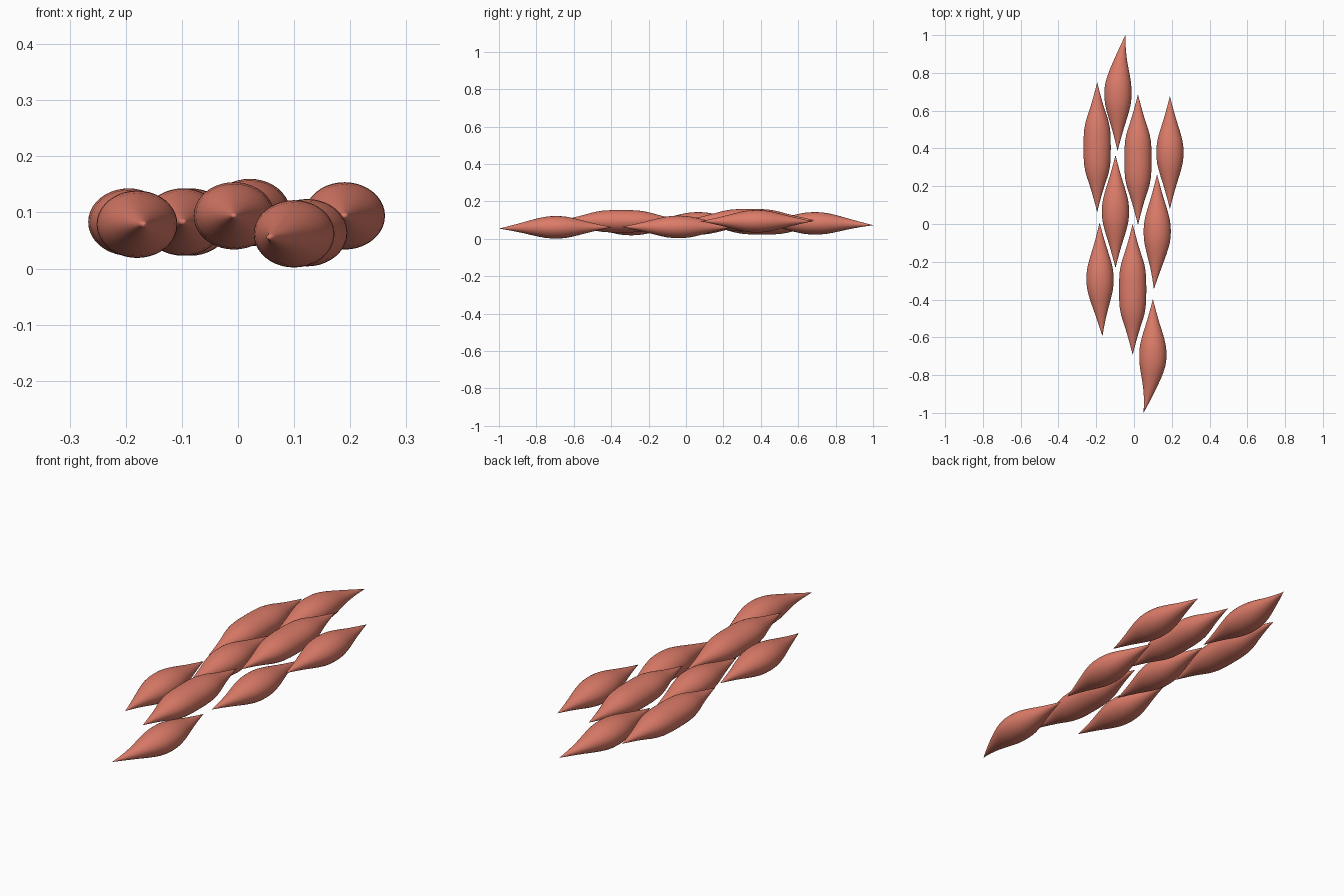
import bpy, bmesh, math

if "Cube" in bpy.data.objects:
    bpy.data.objects.remove(bpy.data.objects["Cube"])

SIDES = 40
RX, RZ = 0.072, 0.06

mat = bpy.data.materials.new("muscle_red")
mat.diffuse_color = (0.72, 0.2, 0.14, 1)
mat.use_nodes = True
mat.node_tree.nodes["Principled BSDF"].inputs["Base Color"].default_value = mat.diffuse_color

# half profiles: (fraction of half length, fraction of radius)
SHORT = [(0, 1), (.1, .985), (.2, .93), (.3, .83), (.4, .71), (.5, .58),
         (.6, .45), (.7, .33), (.8, .215), (.9, .105)]
LONG = [(0, 1), (.15, .995), (.28, .95), (.38, .86), (.46, .755), (.55, .61),
        (.65, .455), (.75, .315), (.85, .185), (.93, .085)]


def fibre(name, mid, front, back, prof):
    """Spindle along y; mid = (x, y, z), tips = (x, y, z) with a bent axis."""
    stations = [(-u, r) for u, r in reversed(prof)] + prof[1:]

    def axis(u):
        tip = back if u > 0 else front
        t = abs(u)
        return (mid[0] + (tip[0] - mid[0]) * t * t,
                mid[1] + (tip[1] - mid[1]) * t,
                mid[2] + (tip[2] - mid[2]) * t * t)

    bm = bmesh.new()
    rings = []
    for u, r in stations:
        x, y, z = axis(u)
        rings.append([bm.verts.new((x + RX * r * math.cos(a), y, z + RZ * r * math.sin(a)))
                      for a in (2 * math.pi * i / SIDES for i in range(SIDES))])
    tips = bm.verts.new(front), bm.verts.new(back)
    for i in range(SIDES):
        j = (i + 1) % SIDES
        for a, b in zip(rings, rings[1:]):
            bm.faces.new((a[i], a[j], b[j], b[i]))
        bm.faces.new((tips[0], rings[0][j], rings[0][i]))
        bm.faces.new((tips[1], rings[-1][i], rings[-1][j]))
    bmesh.ops.recalc_face_normals(bm, faces=bm.faces)
    for f in bm.faces:
        f.smooth = True
    me = bpy.data.meshes.new(name)
    bm.to_mesh(me)
    bm.free()
    me.materials.append(mat)
    bpy.context.collection.objects.link(bpy.data.objects.new(name, me))


# back row
fibre("fibre_back_tip", (-.085, .69, .083), (-.087, .386, .083), (-.045, 1.0, .073), SHORT)
fibre("fibre_back_left", (-.195, .405, .083), (-.195, .063, .083), (-.195, .75, .083), LONG)
fibre("fibre_back_middle", (.021, .342, .1), (.021, -.005, .1), (.021, .687, .1), LONG)
fibre("fibre_back_right", (.19, .378, .094), (.19, .08, .094), (.19, .677, .094), SHORT)
# middle row
fibre("fibre_middle_left", (-.098, .066, .083), (-.098, -.233, .083), (-.098, .365, .083), SHORT)
fibre("fibre_middle_right", (.123, -.04, .064), (.105, -.344, .064), (.122, .264, .064), SHORT)
# front row
fibre("fibre_front_left", (-.18, -.292, .079), (-.167, -.593, .079), (-.182, .008, .079), SHORT)
fibre("fibre_front_middle", (-.007, -.347, .094), (-.007, -.693, .094), (-.007, 0, .094), LONG)
fibre("fibre_front_tip", (.1, -.695, .062), (.05, -1.0, .055), (.1, -.397, .062), SHORT)
